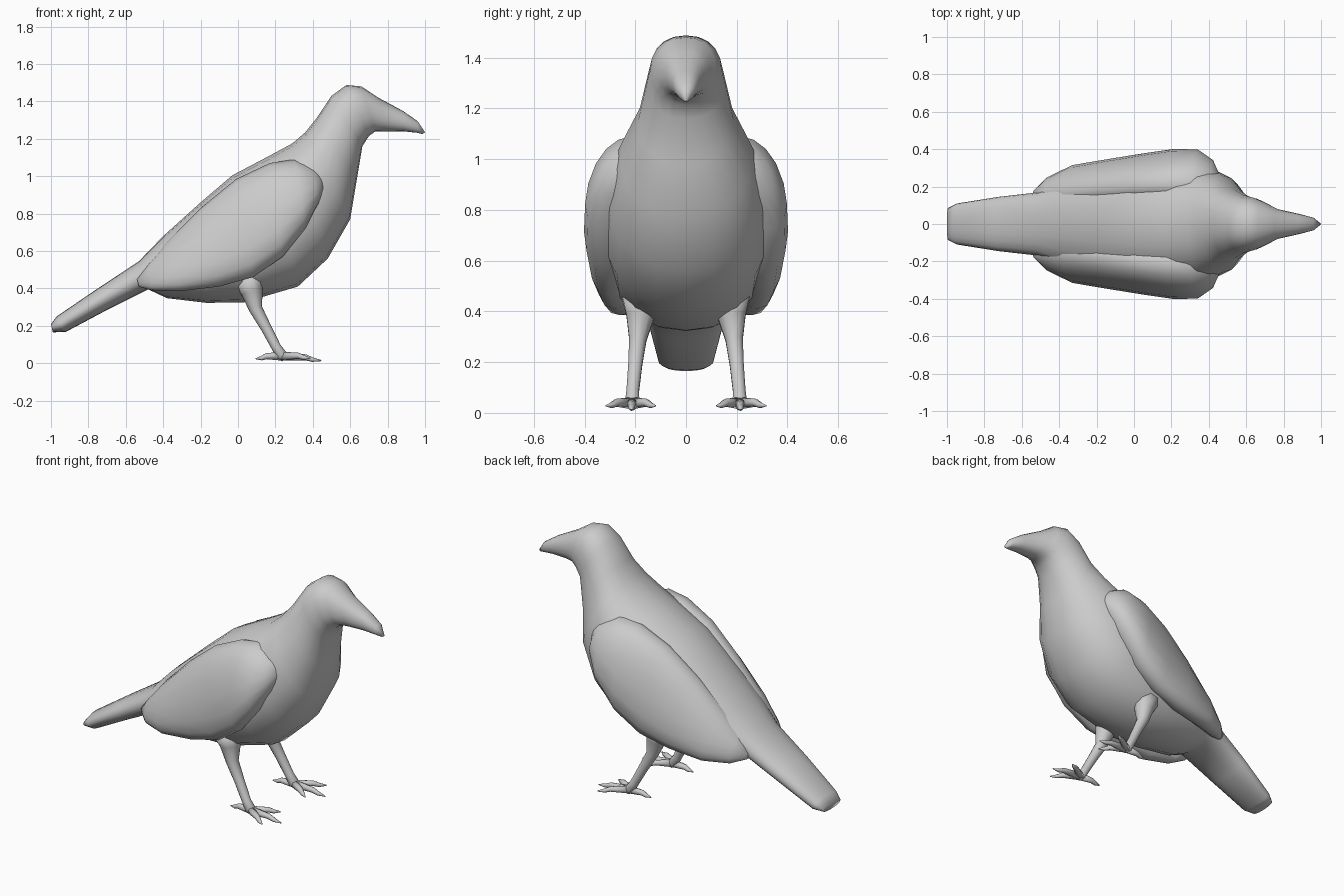
import bpy, bmesh, math
from mathutils import Vector

if "Cube" in bpy.data.objects:
    bpy.data.objects.remove(bpy.data.objects["Cube"])


def skin(bm, rings):
    """Bridge consecutive vertex rings and cap both ends."""
    vs = [[bm.verts.new(p) for p in r] for r in rings]
    n = len(vs[0])
    for a, b in zip(vs, vs[1:]):
        for i in range(n):
            j = (i + 1) % n
            bm.faces.new((a[i], a[j], b[j], b[i]))
    bm.faces.new(vs[0][::-1])
    bm.faces.new(vs[-1])


def finish(bm, name, mirror=False):
    bmesh.ops.recalc_face_normals(bm, faces=bm.faces)
    me = bpy.data.meshes.new(name)
    bm.to_mesh(me)
    bm.free()
    me.shade_smooth()
    ob = bpy.data.objects.new(name, me)
    bpy.context.collection.objects.link(ob)
    if mirror:
        m = ob.modifiers.new("Mirror", 'MIRROR')
        m.use_axis = (False, True, False)
        m.use_bisect_axis = (False, False, False)
        m.use_mirror_merge = False
    return ob


def section(top, bot, hw, n=20, e=0.9):
    """Rounded section spanning top to bottom point, half width hw across y."""
    top, bot = Vector(top), Vector(bot)
    c, u = (top + bot) / 2, (top - bot) / 2
    power = lambda t: math.copysign(abs(t) ** e, t)
    pts = []
    for i in range(n):
        a = 2 * math.pi * i / n
        pts.append(c + u * power(math.cos(a)) + Vector((0, hw * power(math.sin(a)), 0)))
    return pts


def tube(bm, path, n=8):
    """Tapered tube through (x, y, z, radius) points."""
    ps = [Vector(p[:3]) for p in path]
    rings = []
    for i, p in enumerate(ps):
        t = (ps[min(i + 1, len(ps) - 1)] - ps[max(i - 1, 0)]).normalized()
        ref = Vector((0, 1, 0)) if abs(t.y) < 0.8 else Vector((0, 0, 1))
        u = t.cross(ref).normalized()
        v = t.cross(u)
        r = path[i][3]
        rings.append([p + (u * math.cos(2 * math.pi * k / n) + v * math.sin(2 * math.pi * k / n)) * r
                      for k in range(n)])
    skin(bm, rings)


# body, tail, head and beak: top x, top z, bottom x, bottom z, half width
body = [
    (-1.0, .21, -.99, .165, .085), (-.97, .25, -.92, .168, .11),
    (-.75, .40, -.70, .285, .145), (-.53, .545, -.48, .395, .17),
    (-.40, .68, -.38, .348, .22), (-.20, .86, -.17, .323, .28),
    (-.03, 1.005, .03, .325, .315), (.16, 1.105, .32, .41, .33),
    (.29, 1.175, .48, .56, .31), (.36, 1.235, .60, .77, .255),
    (.42, 1.31, .635, .98, .19), (.50, 1.43, .665, 1.16, .155),
    (.58, 1.488, .70, 1.215, .14), (.66, 1.48, .735, 1.24, .115),
    (.75, 1.42, .785, 1.24, .08), (.88, 1.35, .885, 1.24, .054),
    (.96, 1.295, .96, 1.232, .034), (1.0, 1.235, .985, 1.225, .006),
]
bm = bmesh.new()
skin(bm, [section((tx, 0, tz), (bx, 0, bz), w) for tx, tz, bx, bz, w in body])
finish(bm, "bird_body")

# folded wings: top point, bottom point, half thickness
wing = [
    ((-.54, .16, .45), (-.53, .16, .41), .02),
    ((-.48, .15, .53), (-.46, .21, .388), .06),
    ((-.38, .16, .65), (-.31, .26, .385), .09),
    ((-.20, .18, .83), (-.10, .28, .41), .105),
    ((-.01, .20, .985), (.08, .30, .46), .115),
    ((.17, .21, 1.07), (.24, .31, .57), .13),
    ((.30, .21, 1.09), (.36, .31, .72), .125),
    ((.40, .20, 1.05), (.43, .27, .85), .10),
    ((.46, .20, 1.0), (.465, .22, .94), .04),
]
bm = bmesh.new()
skin(bm, [section(t, b, w, 16) for t, b, w in wing])
finish(bm, "wings", True)

# legs
bm = bmesh.new()
tube(bm, [(.05, .17, .46, .09), (.075, .18, .38, .058), (.095, .19, .29, .036),
          (.15, .20, .19, .029), (.205, .21, .085, .026), (.235, .212, .04, .03),
          (.25, .212, .02, .016)], 10)
finish(bm, "legs", True)

# three forward toes and one rear toe, ending in claws
bm = bmesh.new()
root = Vector((.235, .212, .038))
for tip in ((.445, .215, .014), (.385, .315, .028), (.375, .12, .028), (.095, .205, .024)):
    tip = Vector(tip)
    mid = root.lerp(tip, .6) + Vector((0, 0, .008))
    tube(bm, [(*root, .024), (*mid, .016), (*root.lerp(tip, .78), .012), (*tip, .003)])
finish(bm, "toes", True)
